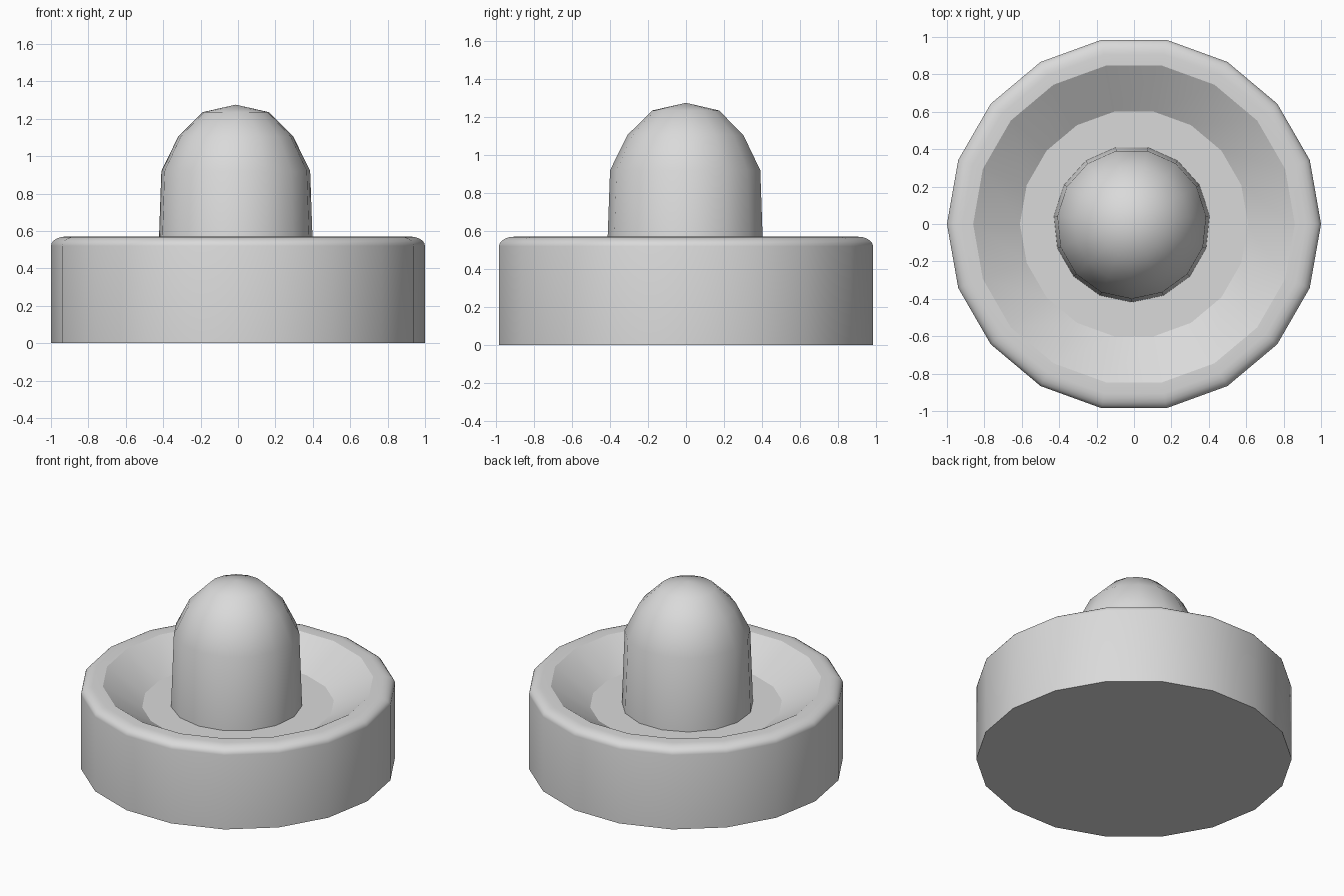
import bpy, bmesh
from math import cos, sin, pi, radians

cube = bpy.data.objects.get("Cube")
if cube:
    bpy.data.objects.remove(cube, do_unlink=True)

GREY = (0.7, 0.7, 0.7, 1.0)
grey = bpy.data.materials.new("light_grey")
grey.use_nodes = True
grey.diffuse_color = GREY
grey.node_tree.nodes["Principled BSDF"].inputs["Base Color"].default_value = GREY


def lathe(name, profile, sides, start, centre_x, smooth_angle):
    """Turn an (r, z) profile, listed bottom to top along the skin, about z."""
    bm = bmesh.new()
    rings = []
    for r, z in profile:
        if r == 0:
            rings.append([bm.verts.new((centre_x, 0, z))] * sides)
            continue
        angles = [start + 2 * pi * i / sides for i in range(sides)]
        rings.append([bm.verts.new((centre_x + r * cos(a), r * sin(a), z)) for a in angles])
    for low, high in zip(rings, rings[1:]):
        for i in range(sides):
            j = (i + 1) % sides
            corners = [low[i], low[j], high[j], high[i]]
            bm.faces.new(list(dict.fromkeys(corners)))
    # Close the open ends with flat caps
    for ring in (rings[0], rings[-1]):
        if ring[0] is not ring[1]:
            bm.faces.new(ring)
    bmesh.ops.recalc_face_normals(bm, faces=bm.faces)
    mesh = bpy.data.meshes.new(name)
    bm.to_mesh(mesh)
    bm.free()
    mesh.materials.append(grey)
    obj = bpy.data.objects.new(name, mesh)
    bpy.context.collection.objects.link(obj)
    bpy.ops.object.select_all(action="DESELECT")
    obj.select_set(True)
    bpy.context.view_layer.objects.active = obj
    bpy.ops.object.shade_smooth_by_angle(angle=radians(smooth_angle))
    return obj


# Dish base: straight wall, rounded rim, sloping bowl and flat floor
FLOOR_Z, RIM_Z = 0.415, 0.57
rounding = [(0.92 + 0.08 * cos(t), RIM_Z - 0.05 + 0.05 * sin(t))
            for t in (pi / 2 * k / 5 for k in range(6))]
base_profile = [(1.0, 0.0)] + rounding + [(0.86, RIM_Z), (0.61, FLOOR_Z)]
lathe("dish_base", base_profile, 18, 0, 0, 30)

# Handle: slightly tapered post with a faceted dome on top
handle_profile = [(0.418, FLOOR_Z), (0.4, 0.92), (0.309, 1.105), (0.178, 1.235), (0, 1.275)]
lathe("handle", handle_profile, 15, -pi / 2, -0.012, 40)
